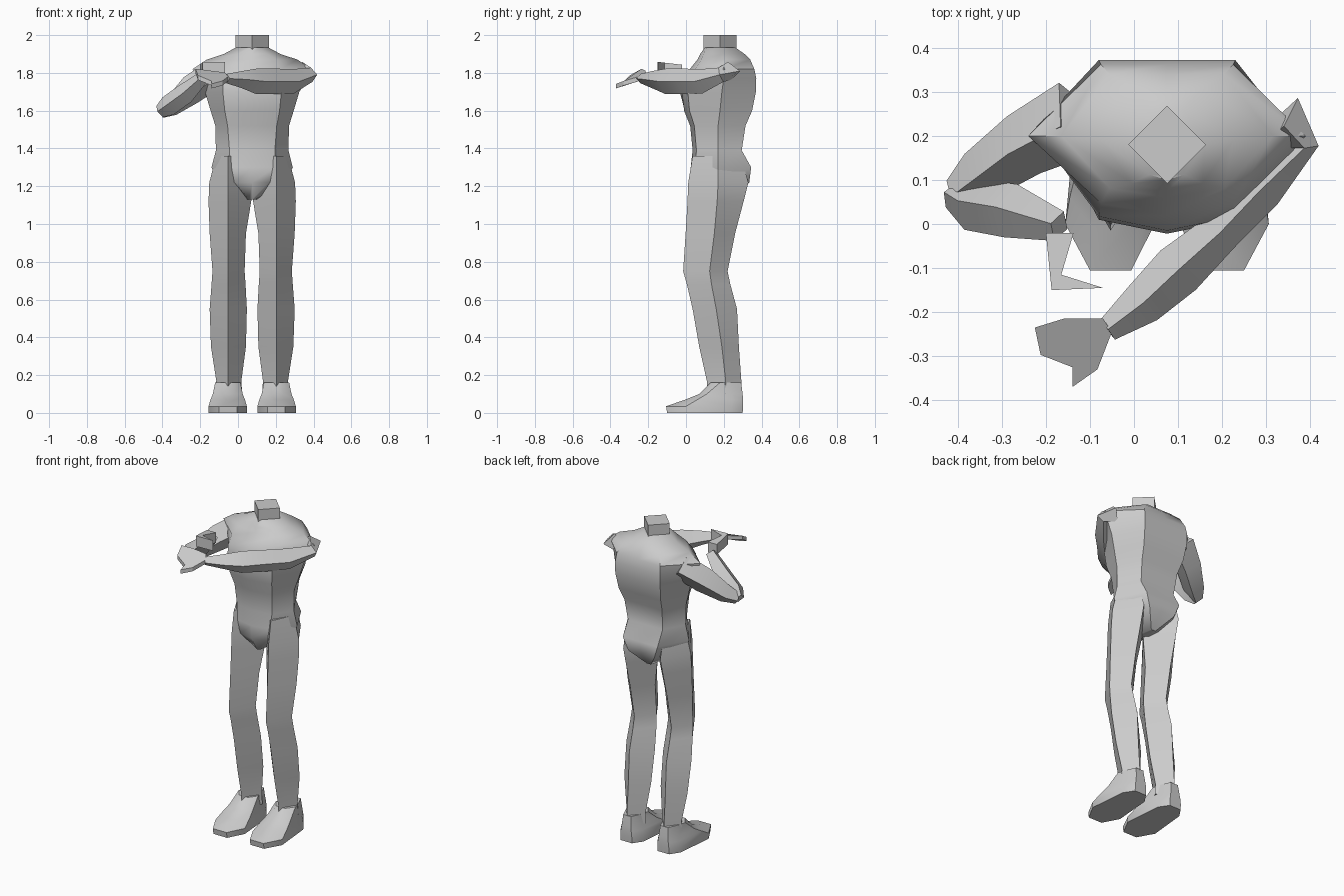
import bpy, bmesh
from mathutils import Vector

CX = 0.075  # body centre line


def loft(name, rings, smooth=True):
    """Skin a list of equal-length point rings and cap both ends."""
    bm = bmesh.new()
    vr = [[bm.verts.new(p) for p in r] for r in rings]
    n = len(rings[0])
    for a, b in zip(vr, vr[1:]):
        for i in range(n):
            j = (i + 1) % n
            bm.faces.new((a[i], a[j], b[j], b[i]))
    bm.faces.new(vr[0][::-1])
    bm.faces.new(vr[-1])
    bmesh.ops.recalc_face_normals(bm, faces=bm.faces)
    me = bpy.data.meshes.new(name)
    bm.to_mesh(me)
    bm.free()
    ob = bpy.data.objects.new(name, me)
    bpy.context.collection.objects.link(ob)
    if smooth:
        bpy.ops.object.select_all(action='DESELECT')
        ob.select_set(True)
        bpy.context.view_layer.objects.active = ob
        bpy.ops.object.shade_smooth_by_angle(angle=0.75)
    return ob


def limb(name, path):
    """Diamond-section tube; path points are (x, y, z, half width, half height)."""
    pts = [Vector(p[:3]) for p in path]
    rings = []
    for i, p in enumerate(path):
        d = (pts[min(i + 1, len(pts) - 1)] - pts[max(i - 1, 0)]).normalized()
        side = d.cross(Vector((0, 0, 1))).normalized()
        up = side.cross(d)
        rings.append([pts[i] + side * p[3], pts[i] + up * p[4],
                      pts[i] - side * p[3], pts[i] - up * p[4]])
    return loft(name, rings)


def body_ring(z, w, m, yf, ys, yb):
    """Eight-sided torso section: w half width, m half width of front and back."""
    f = yf + 0.15 * (ys - yf)
    return [(CX + x, y, z) for x, y in (
        (0, yf), (m, f), (w, ys), (m, yb), (0, yb), (-m, yb), (-w, ys), (-m, f))]


# Torso
loft("torso", [body_ring(*r) for r in (
    (1.13, .03, .015, .08, .16, .26),
    (1.22, .18, .09, .025, .17, .335),
    (1.30, .215, .12, .025, .17, .345),
    (1.39, .192, .12, .035, .17, .295),
    (1.52, .195, .13, .022, .17, .315),
    (1.60, .22, .145, -.01, .18, .35),
    (1.70, .25, .155, -.022, .19, .37),
    (1.77, .29, .155, -.015, .20, .372),
    (1.82, .315, .15, .02, .20, .362),
    (1.87, .24, .13, .06, .20, .34),
    (1.90, .15, .08, .075, .19, .31),
    (1.935, .085, .04, .10, .18, .26))])

# Neck
r = .088
loft("neck", [[(CX + dx * r, .18 + dy * r, z) for dx, dy in ((0, -1), (1, 0), (0, 1), (-1, 0))]
              for z in (1.88, 2.0)])

# Legs: z, outer x, inner x, front y, side y, back y
leg = ((.10, -.12, .022, .11, .21, .295), (.17, -.115, .018, .11, .21, .293),
       (.35, -.143, .042, .07, .19, .28), (.55, -.15, .047, .035, .16, .27),
       (.68, -.14, .04, .005, .135, .235), (.75, -.135, .035, -.015, .125, .22),
       (.95, -.15, .042, -.002, .15, .26), (1.12, -.156, .07, .008, .165, .305),
       (1.22, -.152, .075, .012, .17, .33), (1.36, -.115, .075, .035, .17, .29))
# Feet: z, toe y, side y, heel y, scale about the ankle
foot = ((0, -.10, 0, .30, 1), (.035, -.105, 0, .302, 1), (.07, -.005, .06, .302, .9),
        (.10, .07, .11, .30, .78), (.16, .13, .18, .292, .66))
AX = -.053


def foot_ring(z, t, s, h, k):
    prof = ((-.047, t), (.047, t), (.1, s), (.08, h - .06), (.04, h),
            (-.04, h), (-.08, h - .06), (-.103, s))
    return [(AX + x * k, y, z) for x, y in prof]


for side, flip in (("right", False), ("left", True)):
    def mx(ring):
        return [(2 * CX - x, y, z) if flip else (x, y, z) for x, y, z in ring]
    loft(side + "_leg", [mx([(AX, f, z), (xi, s, z), (AX, b, z), (xo, s, z)])
                         for z, xo, xi, f, s, b in leg])
    loft(side + "_foot", [mx(foot_ring(*f)) for f in foot])

# Left arm reaching across the chest
limb("left_arm", ((.33, .23, 1.81, .07, .05), (.39, .185, 1.79, .03, .04),
                  (.29, .08, 1.755, .05, .065), (.195, -.02, 1.755, .047, .068),
                  (.1, -.105, 1.755, .06, .068), (.02, -.18, 1.765, .05, .045),
                  (-.06, -.24, 1.77, .028, .025)))

# Right arm, bent at the elbow
limb("right_upper_arm", ((-.13, .24, 1.79, .09, .08), (-.25, .18, 1.71, .075, .08),
                         (-.35, .11, 1.625, .06, .055), (-.405, .07, 1.595, .035, .035)))
limb("right_forearm", ((-.415, .065, 1.595, .03, .035), (-.37, .045, 1.625, .06, .055),
                       (-.28, .03, 1.69, .062, .055), (-.17, -.005, 1.79, .035, .03)))

# Left hand: flat tilted palm with fingers and thumb
palm = ((-.05, -.245, 1.77), (-.07, -.215, 1.79), (-.16, -.215, 1.80), (-.225, -.235, 1.81),
        (-.212, -.297, 1.775), (-.14, -.325, 1.745), (-.14, -.37, 1.73), (-.083, -.33, 1.745))
loft("left_hand", [[(x, y, z + d) for x, y, z in palm] for d in (-.012, .012)], False)

# Right hand: upright thin palm with folded fingers
hand = ((-.2, -.02), (-.187, -.15), (-.07, -.145), (-.165, -.115), (-.137, -.02))
loft("right_hand", [[(x, y, z - .12 * (y + .08)) for x, y in hand] for z in (1.785, 1.85)], False)
